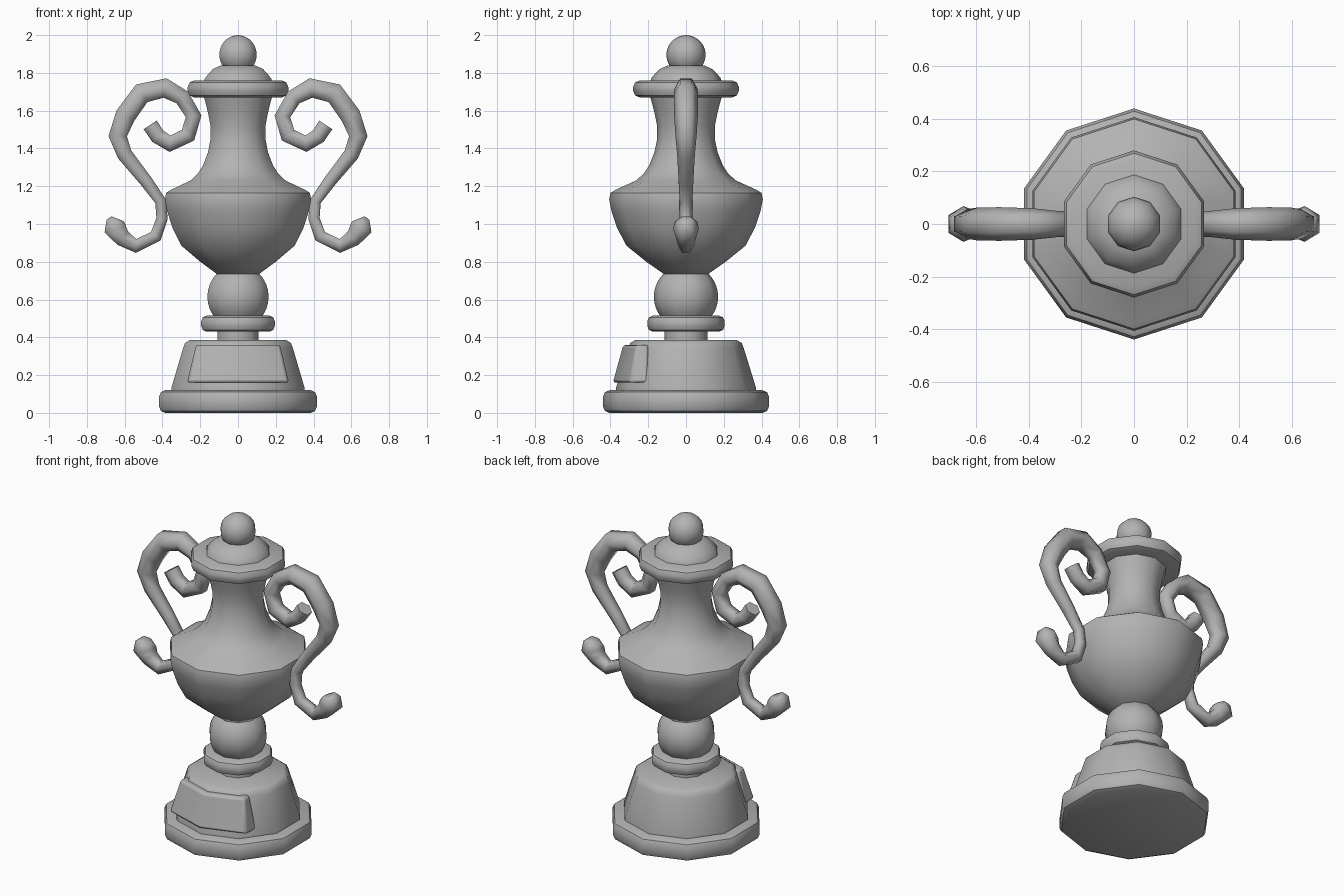
import bpy, bmesh
from math import sin, cos, pi, radians, tan
from mathutils import Vector

cube = bpy.data.objects.get("Cube")
if cube:
    bpy.data.objects.remove(cube, do_unlink=True)

metal = bpy.data.materials.new("grey metal")
metal.use_nodes = True
metal.diffuse_color = (0.45, 0.45, 0.45, 1)
bsdf = next(n for n in metal.node_tree.nodes if n.type == 'BSDF_PRINCIPLED')
bsdf.inputs["Base Color"].default_value = metal.diffuse_color

SIDES = 10


def finish(name, bm, angle=42):
    bmesh.ops.recalc_face_normals(bm, faces=bm.faces)
    mesh = bpy.data.meshes.new(name)
    bm.to_mesh(mesh)
    bm.free()
    obj = bpy.data.objects.new(name, mesh)
    mesh.materials.append(metal)
    bpy.context.collection.objects.link(obj)
    bpy.ops.object.select_all(action='DESELECT')
    obj.select_set(True)
    bpy.context.view_layer.objects.active = obj
    bpy.ops.object.shade_smooth_by_angle(angle=radians(angle))
    return obj


def skin(name, rings, angle=42):
    """Bridge successive rings of points and cap both ends."""
    bm = bmesh.new()
    loops = [[bm.verts.new(p) for p in ring] for ring in rings]
    n = len(loops[0])
    for a, b in zip(loops, loops[1:]):
        for i in range(n):
            j = (i + 1) % n
            bm.faces.new((a[i], a[j], b[j], b[i]))
    bm.faces.new(loops[0])
    bm.faces.new(loops[-1])
    return finish(name, bm, angle)


def lathe(name, profile):
    """Turn a (radius, height) profile with a corner facing the front."""
    turns = [2 * pi * i / SIDES - pi / 2 for i in range(SIDES)]
    return skin(name, [[(r * cos(t), r * sin(t), z) for t in turns] for r, z in profile])


def disc(r, low, high, c):
    """Profile of a disc with rounded rims."""
    k = c * 0.3
    return [(r - c, low), (r - k, low + k), (r, low + c),
            (r, high - c), (r - k, high - k), (r - c, high)]


def ball(r, mid, start, end, steps=10):
    angles = [radians(start + (end - start) * i / steps) for i in range(steps + 1)]
    return [(r * cos(a), mid + r * sin(a)) for a in angles]


# Base, stem and lid
lathe("base", disc(0.44, 0, 0.12, 0.035))
lathe("plinth", [(0.37, 0.11), (0.37, 0.135), (0.305, 0.345), (0.295, 0.37), (0.27, 0.385)])
lathe("stem", [(0.115, 0.38), (0.115, 0.44)])
lathe("stem_ring", disc(0.205, 0.43, 0.515, 0.03))
lathe("stem_ball", ball(0.17, 0.615, -38, 45))
lathe("lid_rim", disc(0.28, 1.67, 1.76, 0.035))
lathe("lid_dome", [(0.19, 1.75), (0.185, 1.77), (0.165, 1.795), (0.14, 1.82), (0.10, 1.838), (0.04, 1.845)])
lathe("finial", ball(0.104, 1.896, -86, 86, 12))

# Vase body
lathe("body", [(0.11, 0.73), (0.21, 0.80), (0.315, 0.885), (0.365, 0.98), (0.395, 1.07),
               (0.407, 1.13), (0.40, 1.165), (0.375, 1.18), (0.265, 1.23), (0.225, 1.265),
               (0.195, 1.31), (0.167, 1.38), (0.153, 1.45), (0.153, 1.52), (0.165, 1.58),
               (0.18, 1.64), (0.195, 1.69)])

# Scrolled handles: x, z and radius along the path
PATH = [(0.465, 1.525, 0.048), (0.425, 1.465, 0.048), (0.36, 1.425, 0.05),
        (0.265, 1.47, 0.05), (0.235, 1.57, 0.048), (0.295, 1.67, 0.05),
        (0.386, 1.72, 0.06), (0.51, 1.692, 0.064), (0.595, 1.575, 0.063),
        (0.637, 1.465, 0.056), (0.60, 1.368, 0.047), (0.485, 1.225, 0.039),
        (0.41, 1.12, 0.034), (0.402, 1.03, 0.035), (0.435, 0.935, 0.039),
        (0.54, 0.884, 0.042), (0.61, 0.925, 0.052), (0.65, 0.972, 0.068),
        (0.645, 1.01, 0.06), (0.638, 1.028, 0.04)]


def handle(name, side):
    points = [Vector((x * side, 0, z)) for x, z, r in PATH]
    rings = []
    for i, p in enumerate(points):
        ahead = points[min(i + 1, len(points) - 1)] - p
        behind = p - points[max(i - 1, 0)]
        along = (ahead.normalized() + behind.normalized()).normalized()
        across = Vector((along.z, 0, -along.x))
        r = PATH[i][2]
        rings.append([p + across * r * sin(k * pi / 3) + Vector((0, r * cos(k * pi / 3), 0))
                      for k in range(6)])
    skin(name, rings, 65)


handle("left_handle", 1)
handle("right_handle", -1)

# Name plate folded round the front corner of the plinth
rings = []
for s in (-1, 0, 1):
    ring = []
    for half, front, z in ((0.27, -0.387, 0.16), (0.222, -0.332, 0.36)):
        ring.append((s * half, front + abs(s) * half * tan(pi / 10), z))
    ring += [(s * 0.222, -0.2, 0.36), (s * 0.27, -0.2, 0.16)]
    rings.append(ring)
plate = skin("name_plate", rings)
bevel = plate.modifiers.new("soft edges", 'BEVEL')
bevel.width = 0.014
bevel.segments = 2
bevel.limit_method = 'ANGLE'
bevel.angle_limit = radians(50)
